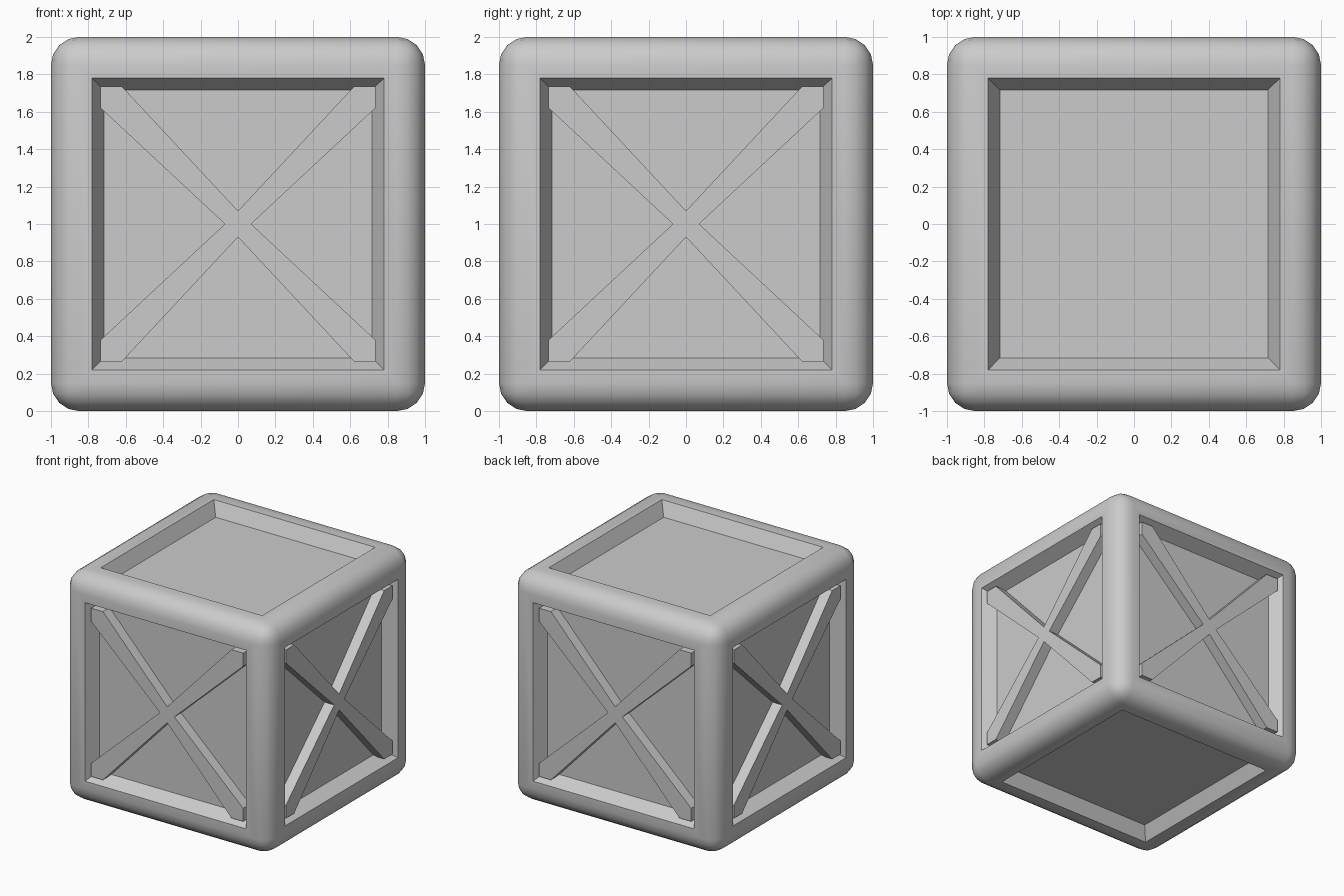
import bpy, bmesh, math
from mathutils import Matrix

if "Cube" in bpy.data.objects:
    bpy.data.objects.remove(bpy.data.objects["Cube"])

ROUND, OPEN, FLOOR, DEPTH = 0.15, 0.75, 0.663, 0.115


def add_object(name, bm):
    bmesh.ops.recalc_face_normals(bm, faces=bm.faces)
    mesh = bpy.data.meshes.new(name)
    bm.to_mesh(mesh)
    bm.free()
    ob = bpy.data.objects.new(name, mesh)
    bpy.context.collection.objects.link(ob)
    return ob


# Rounded crate body with a sloped recess in all six faces
bm = bmesh.new()
bmesh.ops.create_cube(bm, size=2, matrix=Matrix.Translation((0, 0, 1)))
bmesh.ops.bevel(bm, geom=bm.edges[:], offset=ROUND, segments=4, profile=0.5,
                affect='EDGES')
panels = [f for f in bm.faces if f.calc_area() > 1]
bmesh.ops.inset_individual(bm, faces=panels, thickness=1 - ROUND - OPEN)
bmesh.ops.inset_individual(bm, faces=panels, thickness=OPEN - FLOOR)
for f in panels:
    bmesh.ops.translate(bm, verts=f.verts, vec=-f.normal * DEPTH)
body = add_object("crate_body", bm)
bpy.context.view_layer.objects.active = body
body.select_set(True)
bpy.ops.object.shade_smooth_by_angle(angle=math.radians(30))

# Cross braces on the four upright sides, arms widening towards the corners
arm = [(0.07, 0), (0.735, 0.62), (0.735, 0.735), (0.62, 0.735)]
outline = []
for k in range(4):
    c, s = round(math.cos(k * math.pi / 2)), round(math.sin(k * math.pi / 2))
    outline += [(c * x - s * z, s * x + c * z) for x, z in arm]
for k, side in enumerate(("front", "right", "back", "left")):
    bm = bmesh.new()
    face = bm.faces.new([bm.verts.new((x, -0.978, z)) for x, z in outline])
    ext = bmesh.ops.extrude_face_region(bm, geom=[face], use_keep_orig=True)
    moved = [v for v in ext["geom"] if isinstance(v, bmesh.types.BMVert)]
    bmesh.ops.translate(bm, verts=moved, vec=(0, 0.1, 0))
    bm.transform(Matrix.Translation((0, 0, 1)) @ Matrix.Rotation(k * math.pi / 2, 4, 'Z'))
    add_object(side + "_cross_brace", bm)
